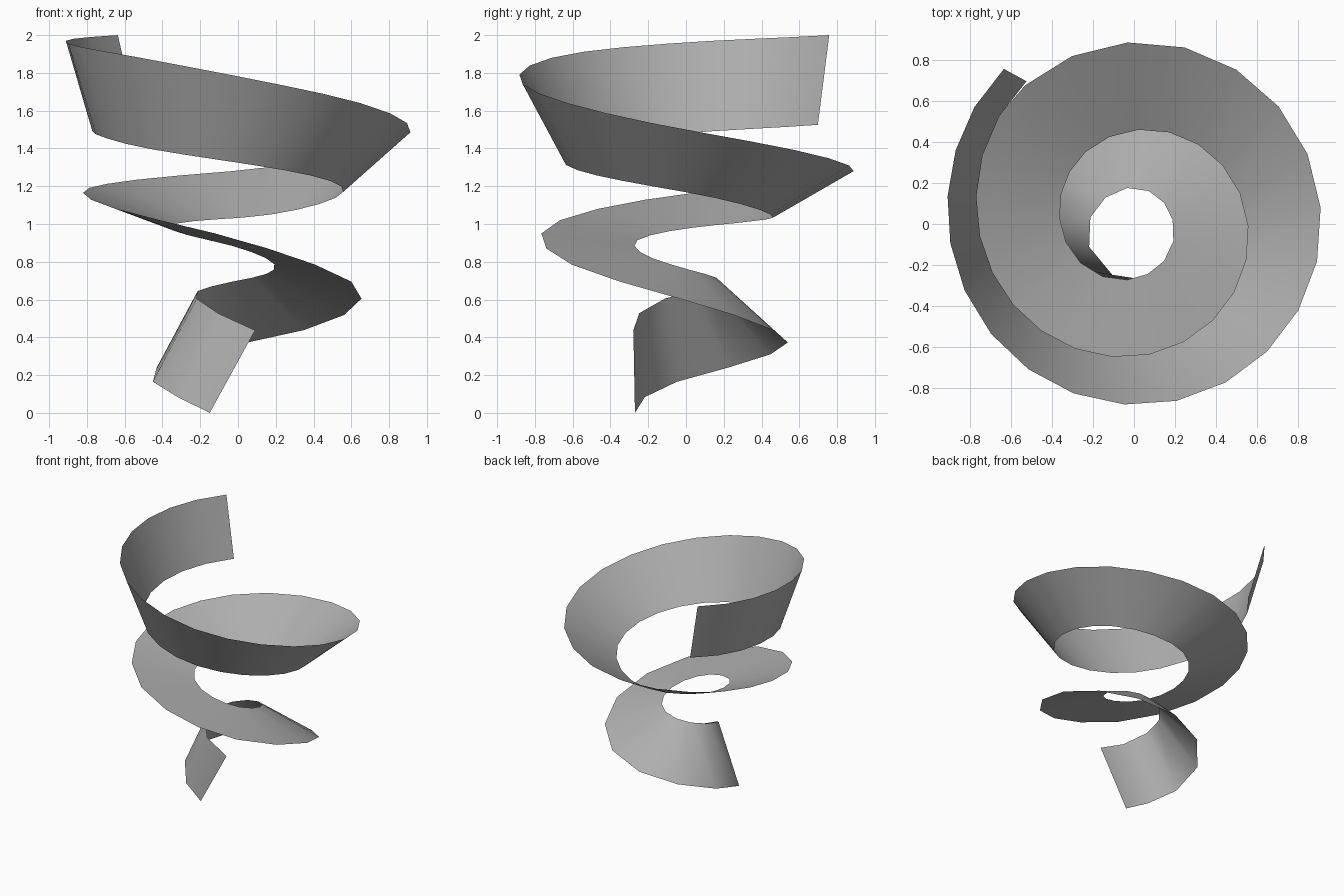
import bpy
from math import radians, cos, sin

if "Cube" in bpy.data.objects:
    bpy.data.objects.remove(bpy.data.objects["Cube"])

# Guide stations along the ribbon:
# station, (turn angle, radius, height) of the wide edge, then of the narrow edge
KEYS = [
    (0, 119, .309, 0, 72, .293, .437),
    (2, 174, .453, .165, 153, .246, .605),
    (4, 242, .507, .31, 223, .19, .67),
    (6, 307, .578, .438, 294, .177, .715),
    (8, 363, .655, .605, 354, .19, .757),
    (10, 416, .73, .785, 411, .233, .82),
    (12, 459, .775, .95, 457, .275, .885),
    (14, 504, .793, 1.08, 504, .323, .94),
    (16, 543, .822, 1.165, 545, .365, .98),
    (19, 592, .862, 1.235, 596, .424, 1.015),
    (22, 646, .898, 1.31, 651, .48, 1.05),
    (26, 715, .916, 1.485, 721, .557, 1.17),
    (30, 780, .895, 1.69, 787, .624, 1.285),
    (34, 846, .878, 1.88, 851, .69, 1.395),
    (37, 894, .903, 1.955, 895.5, .755, 1.475),
    (41, 950, .99, 2.0, 953, .874, 1.525),
]


def slope(k, c):
    a, b = KEYS[max(k - 1, 0)], KEYS[min(k + 1, len(KEYS) - 1)]
    return (b[c] - a[c]) / (b[0] - a[0])


def sample(i, c):
    """Smooth interpolation of column c at station i."""
    k = max(n for n in range(len(KEYS) - 1) if KEYS[n][0] <= i)
    a, b = KEYS[k], KEYS[k + 1]
    h = b[0] - a[0]
    t = (i - a[0]) / h
    return ((2*t**3 - 3*t**2 + 1) * a[c] + (t**3 - 2*t**2 + t) * h * slope(k, c)
            + (3*t**2 - 2*t**3) * b[c] + (t**3 - t**2) * h * slope(k + 1, c))


def edge_point(i, c):
    ang, r, z = -radians(sample(i, c)), sample(i, c + 1), sample(i, c + 2)
    return (r * cos(ang), r * sin(ang), z)


# Twisting spiral ribbon: one quad between each pair of stations
count = KEYS[-1][0] + 1
verts = [edge_point(i, c) for i in range(count) for c in (1, 4)]
faces = [(2*i, 2*i + 1, 2*i + 3, 2*i + 2) for i in range(count - 1)]
mesh = bpy.data.meshes.new("spiral_ribbon")
mesh.from_pydata(verts, [], faces)
mesh.shade_smooth()
ribbon = bpy.data.objects.new("spiral_ribbon", mesh)
bpy.context.collection.objects.link(ribbon)

# Dark grey surface
grey = bpy.data.materials.new("dark_grey")
grey.diffuse_color = (0.43, 0.43, 0.43, 1)
grey.use_nodes = True
grey.node_tree.nodes["Principled BSDF"].inputs["Base Color"].default_value = grey.diffuse_color
mesh.materials.append(grey)
